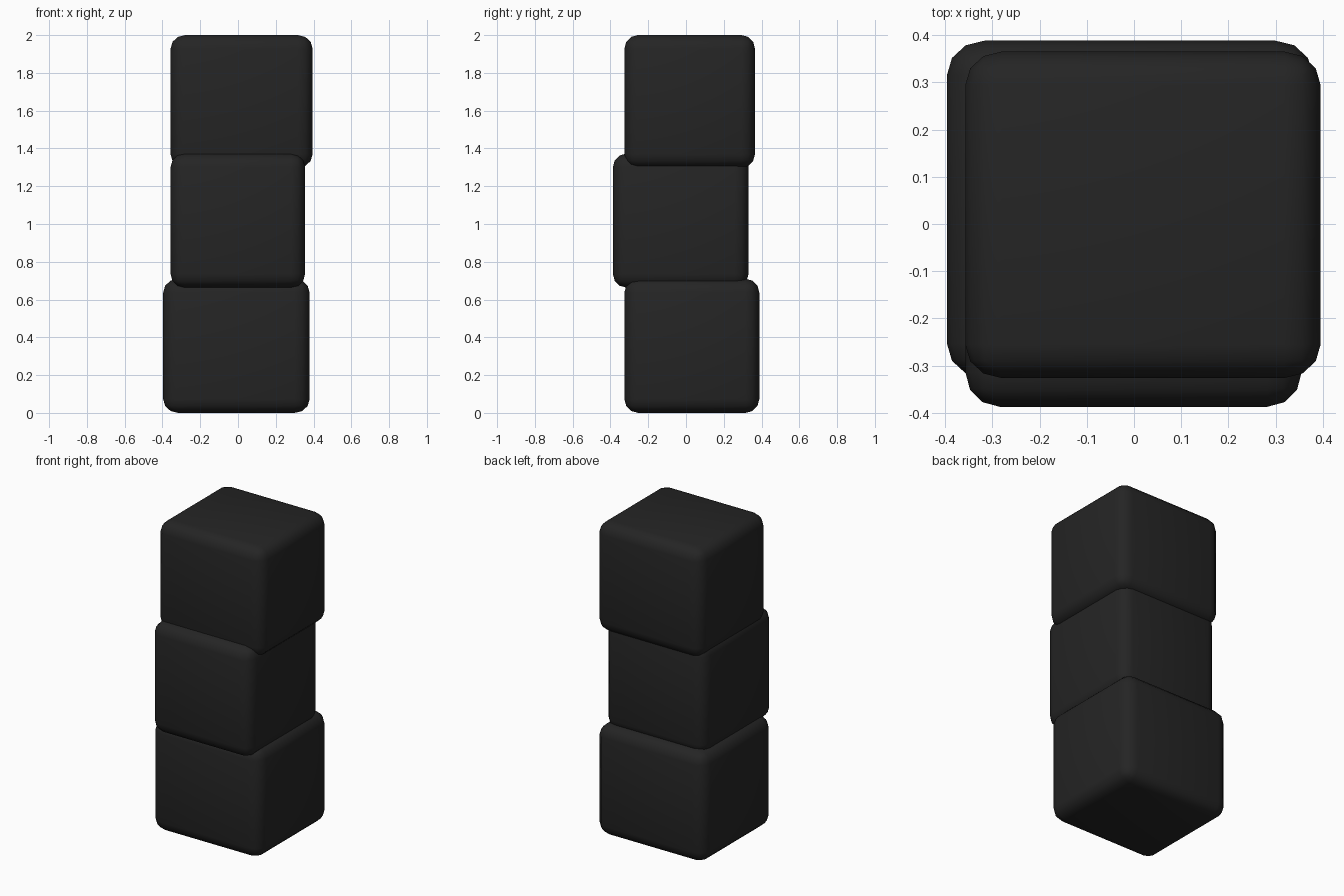
import bpy
import bmesh

if "Cube" in bpy.data.objects:
    bpy.data.objects.remove(bpy.data.objects["Cube"])

# One near-black colour for the whole stack
black = bpy.data.materials.new("charcoal black")
black.diffuse_color = (0.018, 0.018, 0.018, 1.0)
black.use_nodes = True
black.node_tree.nodes["Principled BSDF"].inputs["Base Color"].default_value = black.diffuse_color


def rounded_block(name, low, high):
    """Unit cube with rounded edges, stretched between two corners."""
    bm = bmesh.new()
    bmesh.ops.create_cube(bm, size=1.0)
    bmesh.ops.bevel(bm, geom=bm.edges[:], offset=0.102, offset_type='OFFSET',
                    segments=3, profile=0.5, affect='EDGES')
    bmesh.ops.scale(bm, verts=bm.verts, vec=[h - l for l, h in zip(low, high)])
    bmesh.ops.translate(bm, verts=bm.verts,
                        vec=[(h + l) / 2 for l, h in zip(low, high)])
    for face in bm.faces:
        face.smooth = True
    mesh = bpy.data.meshes.new(name)
    bm.to_mesh(mesh)
    bm.free()
    mesh.materials.append(black)
    obj = bpy.data.objects.new(name, mesh)
    bpy.context.collection.objects.link(obj)
    return obj


# Three slightly offset, overlapping blocks
rounded_block("bottom_block", (-0.396, -0.326, 0.0), (0.379, 0.388, 0.71))
rounded_block("middle_block", (-0.357, -0.387, 0.663), (0.355, 0.331, 1.373))
rounded_block("top_block", (-0.357, -0.326, 1.298), (0.395, 0.365, 2.0))
